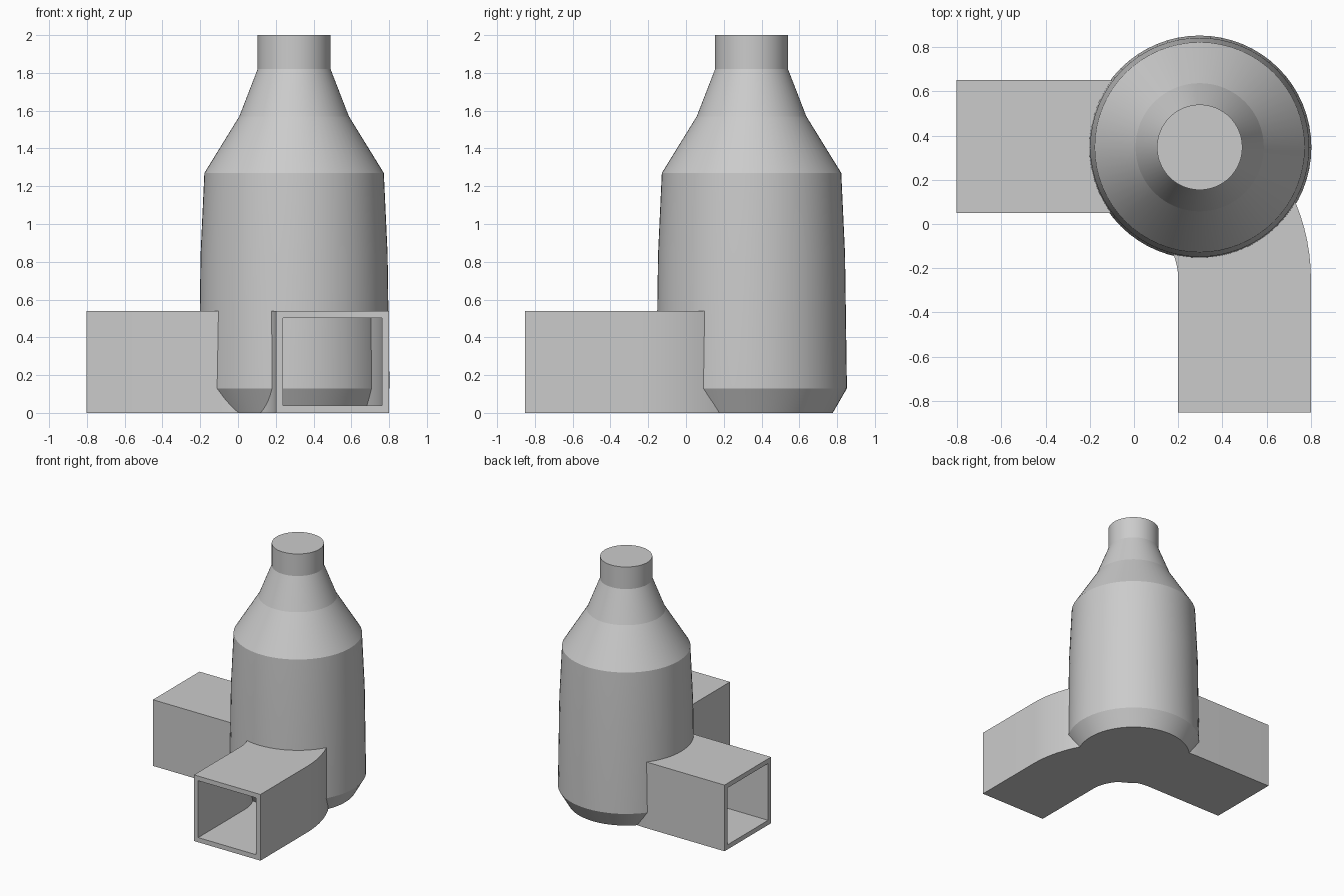
import bpy, bmesh, math

cube = bpy.data.objects.get("Cube")
if cube:
    bpy.data.objects.remove(cube, do_unlink=True)

stone = bpy.data.materials.new("grey stone")
stone.use_nodes = True
GREY = (0.6, 0.6, 0.6, 1)
stone.diffuse_color = GREY
stone.node_tree.nodes["Principled BSDF"].inputs["Base Color"].default_value = GREY


def make_object(name, bm, angle):
    bmesh.ops.recalc_face_normals(bm, faces=bm.faces)
    mesh = bpy.data.meshes.new(name)
    bm.to_mesh(mesh)
    bm.free()
    mesh.materials.append(stone)
    obj = bpy.data.objects.new(name, mesh)
    bpy.context.collection.objects.link(obj)
    bpy.ops.object.select_all(action='DESELECT')
    obj.select_set(True)
    bpy.context.view_layer.objects.active = obj
    bpy.ops.object.shade_smooth_by_angle(angle=math.radians(angle))
    return obj


def bridge(bm, a, b):
    n = len(a)
    for i in range(n):
        j = (i + 1) % n
        bm.faces.new((a[i], a[j], b[j], b[i]))


# Bottle-shaped tower: rings of (radius, height), closed at both ends
SEGMENTS = 64
PROFILE = [(0.43, 0), (0.505, 0.13), (0.495, 0.84), (0.475, 1.27),
           (0.29, 1.57), (0.193, 1.82), (0.193, 2)]
bm = bmesh.new()
rings = []
for r, z in PROFILE:
    angles = [math.tau * i / SEGMENTS for i in range(SEGMENTS)]
    rings.append([bm.verts.new((r * math.cos(a), r * math.sin(a), z)) for a in angles])
for lower, upper in zip(rings, rings[1:]):
    bridge(bm, lower, upper)
bm.faces.new(rings[0])
bm.faces.new(rings[-1])
tower = make_object("bottle_tower", bm, 9)
tower.location = (0.297, 0.347, 0)

# Hollow square passage: straight, quarter bend, straight, open at both ends
BEND_X, BEND_Y, BEND_R, STEPS = -0.1, -0.25, 0.6, 24
path = [(-0.803, BEND_Y + BEND_R, math.pi / 2)]
for i in range(STEPS + 1):
    a = math.pi / 2 * (1 - i / STEPS)
    path.append((BEND_X + BEND_R * math.cos(a), BEND_Y + BEND_R * math.sin(a), a))
path.append((BEND_X + BEND_R, -0.853, 0))

HALF, HEIGHT, WALL = 0.3, 0.54, 0.038
bm = bmesh.new()


def section(inset):
    w = HALF - inset
    low, high = inset, HEIGHT - inset
    corners = [(-w, low), (w, low), (w, high), (-w, high)]
    return [[bm.verts.new((x + s * math.cos(a), y + s * math.sin(a), z))
             for s, z in corners] for x, y, a in path]


outer, inner = section(0), section(WALL)
for shell in (outer, inner):
    for a, b in zip(shell, shell[1:]):
        bridge(bm, a, b)
for end in (0, -1):
    bridge(bm, outer[end], inner[end])
make_object("curved_passage", bm, 30)
